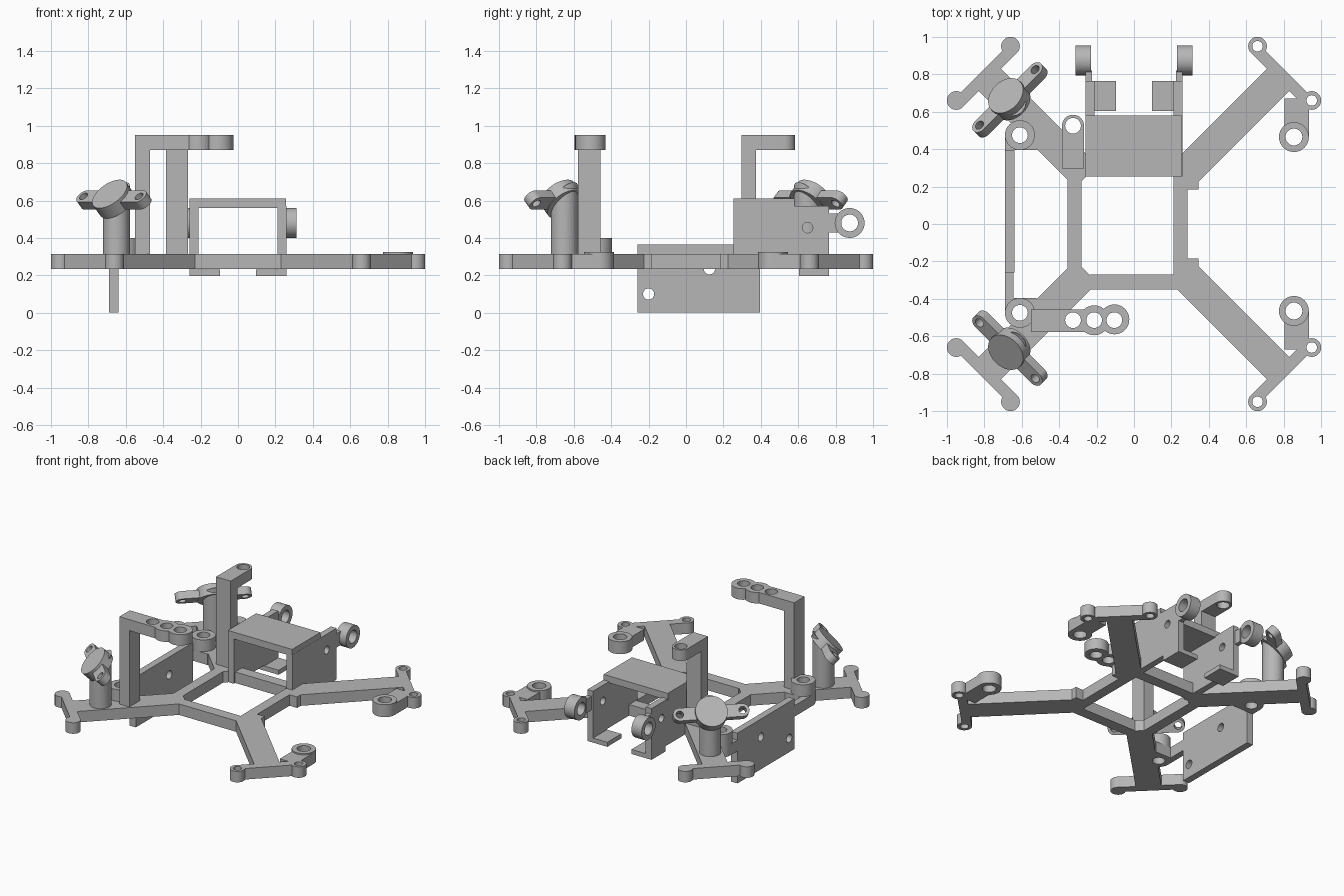
import bpy, bmesh
from math import pi, cos, sin, radians, sqrt
from mathutils import Matrix, Vector

if "Cube" in bpy.data.objects:
    bpy.data.objects.remove(bpy.data.objects["Cube"], do_unlink=True)

grey = bpy.data.materials.new("light_grey")
grey.use_nodes = True
grey.diffuse_color = (0.47, 0.47, 0.47, 1)
for node in grey.node_tree.nodes:
    if node.type == 'BSDF_PRINCIPLED':
        node.inputs["Base Color"].default_value = grey.diffuse_color

LOW, TOP = 0.235, 0.315          # frame plate heights
ALONG_X = Matrix.Rotation(pi / 2, 4, 'Y')   # local z becomes x, local x becomes -z


def prism(points, z0, z1, matrix=None, cut=None):
    """Extruded outline, optionally trimmed by a plane (point, normal)."""
    bm = bmesh.new()
    face = bm.faces.new([bm.verts.new((x, y, z0)) for x, y in points])
    top = bmesh.ops.extrude_face_region(bm, geom=[face])["geom"]
    bmesh.ops.translate(bm, vec=(0, 0, z1 - z0),
                        verts=[v for v in top if isinstance(v, bmesh.types.BMVert)])
    if cut:
        bmesh.ops.bisect_plane(bm, geom=bm.verts[:] + bm.edges[:] + bm.faces[:],
                               plane_co=cut[0], plane_no=cut[1], clear_outer=True)
        bmesh.ops.holes_fill(bm, edges=[e for e in bm.edges if e.is_boundary])
    if matrix:
        bm.transform(matrix)
    bmesh.ops.recalc_face_normals(bm, faces=bm.faces[:])
    mesh = bpy.data.meshes.new("solid")
    bm.to_mesh(mesh)
    bm.free()
    obj = bpy.data.objects.new("solid", mesh)
    bpy.context.scene.collection.objects.link(obj)
    return obj


def box(x0, x1, y0, y1, z0, z1, matrix=None):
    return prism([(x0, y0), (x1, y0), (x1, y1), (x0, y1)], z0, z1, matrix)


def cyl(x, y, r, z0, z1, matrix=None, cut=None, n=32):
    return prism([(x + r * cos(2 * pi * i / n), y + r * sin(2 * pi * i / n))
                  for i in range(n)], z0, z1, matrix, cut)


def fuse(name, solids, holes=()):
    """Union the solids, drill the holes and finish the part."""
    obj = solids[0]
    others = [(s, 'UNION') for s in solids[1:]] + [(h, 'DIFFERENCE') for h in holes]
    for other, operation in others:
        mod = obj.modifiers.new("fuse", 'BOOLEAN')
        mod.operation, mod.solver, mod.object = operation, 'EXACT', other
    graph = bpy.context.evaluated_depsgraph_get()
    graph.update()
    mesh = bpy.data.meshes.new_from_object(obj.evaluated_get(graph))
    obj.modifiers.clear()
    obj.data = mesh
    for other, _ in others:
        bpy.data.objects.remove(other, do_unlink=True)
    obj.name = mesh.name = name
    mesh.materials.clear()
    mesh.materials.append(grey)
    bpy.ops.object.select_all(action='DESELECT')
    obj.select_set(True)
    bpy.context.view_layer.objects.active = obj
    bpy.ops.object.shade_smooth_by_angle(angle=radians(30))
    return obj


# Frame: central ring with side tabs
solids = [box(-0.355, -0.28, -0.3, 0.3, LOW, TOP),
          box(0.21, 0.285, -0.3, 0.3, LOW, TOP)]
holes = []
for s in (-1, 1):
    y0, y1 = sorted((0.27 * s, 0.35 * s))
    solids.append(box(-0.235, 0.235, y0, y1, LOW, TOP))
    y0, y1 = sorted((0.185 * s, 0.25 * s))
    solids.append(box(0.27, 0.345, y0, y1, LOW, TOP))

# Frame: diagonal arms with cross bars and screw eyes
for k in range(4):
    turn = Matrix.Rotation(pi / 4 + k * pi / 2, 4, 'Z')
    solids.append(box(0.36, 1.12, -0.085, 0.085, LOW, TOP, turn))
    solids.append(box(1.09, 1.153, -0.205, 0.205, LOW, TOP, turn))
    for t in (-0.205, 0.205):
        solids.append(cyl(1.139, t, 0.05, LOW, TOP, turn))
        holes.append(cyl(1.139, t, 0.028, 0.1, 0.5, turn))

# Frame: round lugs beside the arms
for s in (-1, 1):
    y0, y1 = sorted((0.465 * s, 0.67 * s))
    solids.append(box(0.805, 0.935, y0, y1, LOW, TOP))
    solids.append(cyl(0.855, 0.465 * s, 0.08, LOW, 0.325))
    holes.append(cyl(0.855, 0.465 * s, 0.045, 0.1, 0.5))
    y0, y1 = sorted((0.395 * s, 0.475 * s))
    solids.append(box(-0.69, -0.52, y0, y1, LOW, TOP))
    solids.append(cyl(-0.61, 0.475 * s, 0.08, LOW, 0.4))
    holes.append(cyl(-0.61, 0.475 * s, 0.042, 0.1, 0.5))
solids.append(box(-0.69, -0.645, -0.42, -0.26, LOW, TOP))
fuse("frame", solids, holes)

# Upright side plate with two holes
fuse("side_plate", [box(-0.69, -0.64, -0.26, 0.395, 0, 0.365)],
     [cyl(-z, y, 0.03, -0.8, -0.5, ALONG_X) for y, z in ((-0.2, 0.1), (0.125, 0.235))])

# Rear bracket: top plate, two cheeks, inward feet and side eyes
solids, holes = [box(-0.26, 0.257, 0.255, 0.58, 0.56, 0.61)], []
for s in (-1, 1):
    def span(a, b):
        return sorted((a * s, b * s))
    solids += [box(*span(0.212, 0.258), 0.255, 0.765, LOW, 0.57),
               box(*span(0.212, 0.258), 0.605, 0.765, 0.197, 0.25),
               box(*span(0.097, 0.258), 0.605, 0.765, 0.197, 0.23),
               box(*span(0.225, 0.258), 0.75, 0.82, 0.43, 0.53),
               cyl(-0.48, 0.875, 0.08, *span(0.23, 0.312), ALONG_X)]
    holes += [cyl(-0.48, 0.875, 0.045, *span(0.15, 0.4), ALONG_X),
              cyl(-0.455, 0.65, 0.028, *span(0.15, 0.4), ALONG_X)]
fuse("rear_bracket", solids, holes)

# Rear post with an overhanging eye
fuse("rear_post", [box(-0.385, -0.267, 0.297, 0.375, LOW, 0.95),
                   box(-0.385, -0.267, 0.297, 0.525, 0.87, 0.95),
                   cyl(-0.326, 0.525, 0.059, 0.87, 0.95)],
     [cyl(-0.326, 0.525, 0.042, 0.8, 1)])

# Front post with a row of three eyes
fuse("front_post", [box(-0.55, -0.47, -0.577, -0.457, TOP - 0.02, 0.95),
                    box(-0.55, -0.2, -0.577, -0.457, 0.87, 0.95),
                    cyl(-0.213, -0.515, 0.08, 0.87, 0.95),
                    cyl(-0.105, -0.51, 0.08, 0.87, 0.95)],
     [cyl(x, -0.514, 0.042, 0.8, 1) for x in (-0.326, -0.213, -0.105)])

# Poles with tilted round heads and drilled ears
for s, name in ((-1, "front_pole"), (1, "rear_pole")):
    normal = Vector((-0.5, 0.5 * s, sqrt(0.5)))
    tangent = Vector((1, s, 0)).normalized()
    head = Matrix((tangent, normal.cross(tangent), normal)).transposed().to_4x4()
    head.translation = (-0.665, 0.665 * s, 0.605)
    pole = cyl(-0.65, 0.65 * s, 0.072, TOP - 0.02, 0.9, cut=(head.translation, normal))
    solids = [pole, cyl(0, 0, 0.108, -0.035, 0.043, head),
              box(-0.21, 0.21, -0.045, 0.045, -0.03, 0.025, head)]
    holes = []
    for t in (-0.21, 0.21):
        solids.append(cyl(t, 0, 0.045, -0.03, 0.025, head))
        holes.append(cyl(t, 0, 0.025, -0.1, 0.1, head))
    fuse(name, solids, holes)
